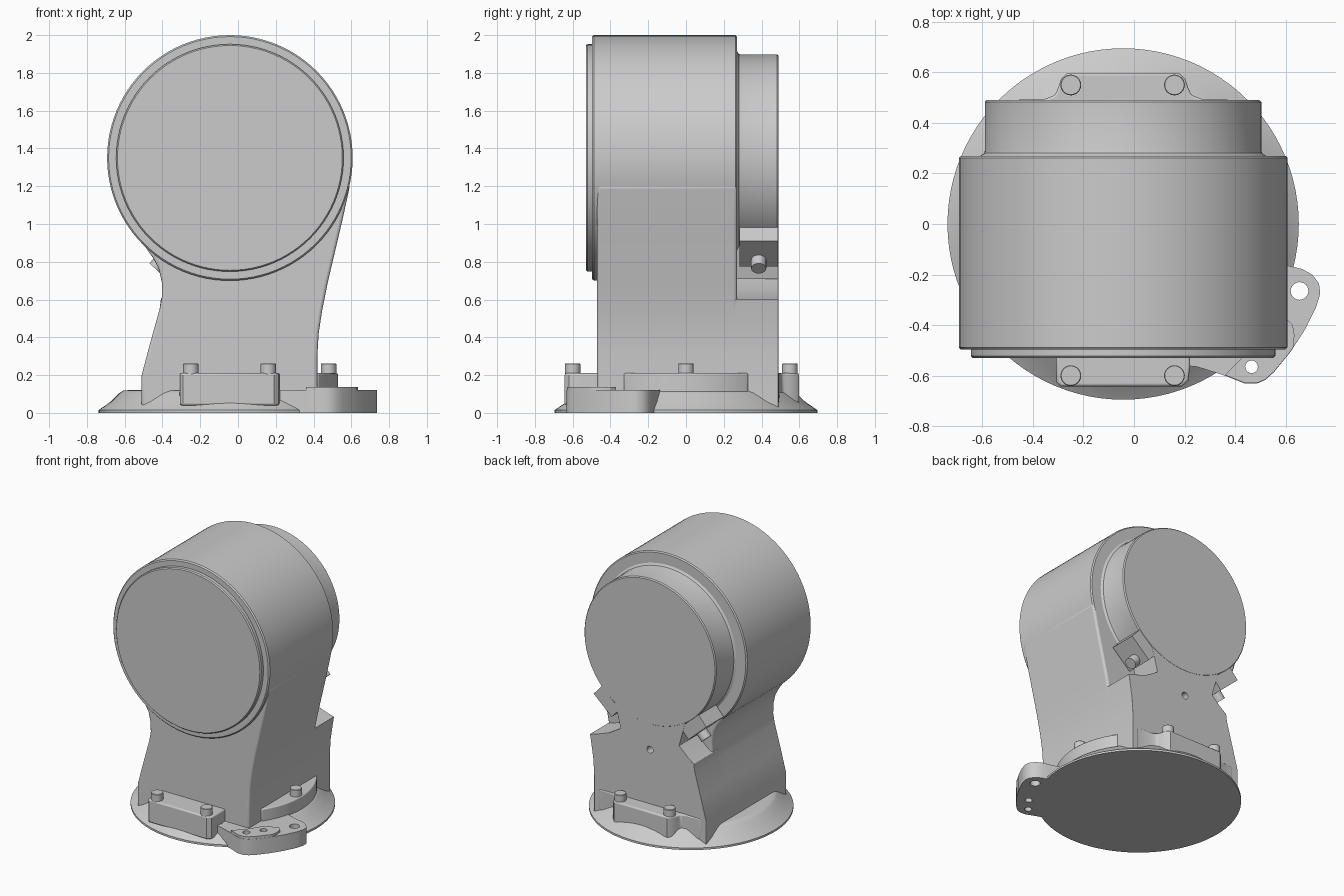
import bpy, bmesh, math
from mathutils import Matrix, Vector

if "Cube" in bpy.data.objects:
    bpy.data.objects.remove(bpy.data.objects["Cube"])

CX = -0.043                      # axis of base and drums
UPRIGHT = Matrix.Rotation(math.pi / 2, 4, 'X')   # local (x, y, z) -> (x, -z, y)


def finish(name, bm, bevel=0.0):
    bmesh.ops.remove_doubles(bm, verts=bm.verts, dist=1e-4)
    bmesh.ops.recalc_face_normals(bm, faces=bm.faces)
    me = bpy.data.meshes.new(name)
    bm.to_mesh(me)
    bm.free()
    ob = bpy.data.objects.new(name, me)
    bpy.context.collection.objects.link(ob)
    bpy.ops.object.select_all(action='DESELECT')
    ob.select_set(True)
    bpy.context.view_layer.objects.active = ob
    bpy.ops.object.shade_smooth_by_angle(angle=math.radians(32))
    if bevel:
        m = ob.modifiers.new("Bevel", 'BEVEL')
        m.width, m.segments, m.limit_method = bevel, 3, 'ANGLE'
        m.angle_limit = math.radians(45)
    return ob


def lathe(name, profile, matrix, n=96):
    """Revolve (radius, height) points about local z, capped at both ends."""
    bm = bmesh.new()
    rings = [[bm.verts.new((r * math.cos(2 * math.pi * i / n), r * math.sin(2 * math.pi * i / n), h))
              for i in range(n)] for r, h in profile]
    for a, b in zip(rings, rings[1:]):
        for i in range(n):
            j = (i + 1) % n
            bm.faces.new((a[i], a[j], b[j], b[i]))
    bm.faces.new(rings[0])
    bm.faces.new(rings[-1])
    bm.transform(matrix)
    return finish(name, bm)


def circle(x, y, r, n=24):
    return [(x + r * math.cos(2 * math.pi * i / n), y + r * math.sin(2 * math.pi * i / n)) for i in range(n)]


def extrude(name, loops, a, b, upright=False, bevel=0.0):
    """Outline plus hole loops, extruded over z (or over y when upright)."""
    cu = bpy.data.curves.new(name + "_outline", 'CURVE')
    cu.dimensions, cu.fill_mode, cu.extrude = '2D', 'BOTH', (b - a) / 2
    for pts in loops:
        s = cu.splines.new('POLY')
        s.points.add(len(pts) - 1)
        for p, (x, y) in zip(s.points, pts):
            p.co = (x, y, 0, 1)
        s.use_cyclic_u = True
    tmp = bpy.data.objects.new(name + "_outline", cu)
    me = bpy.data.meshes.new_from_object(tmp)
    bm = bmesh.new()
    bm.from_mesh(me)
    bpy.data.objects.remove(tmp)
    bpy.data.curves.remove(cu)
    bpy.data.meshes.remove(me)
    mid = (a + b) / 2
    bm.transform(Matrix.Translation((0, mid, 0)) @ UPRIGHT if upright else Matrix.Translation((0, 0, mid)))
    bmesh.ops.remove_doubles(bm, verts=bm.verts, dist=1e-4)
    bmesh.ops.dissolve_limit(bm, angle_limit=0.01, verts=bm.verts, edges=bm.edges)
    return finish(name, bm, bevel)


# Flared round base
lathe("base_flange", [(0.695, 0), (0.695, 0.015), (0.63, 0.06), (0.585, 0.105), (0.565, 0.118), (0.54, 0.12)],
      Matrix.Translation((CX, 0, 0)))

# Main drum with front cap and smaller rear drum
lathe("drum_body", [(0.595, 0.53), (0.602, 0.522), (0.602, 0.497), (0.642, 0.497), (0.65, 0.488),
                    (0.65, -0.262), (0.642, -0.27), (0.565, -0.27), (0.55, -0.28), (0.547, -0.29),
                    (0.547, -0.482), (0.54, -0.49)],
      Matrix.Translation((CX, 0, 1.35)) @ UPRIGHT)

# Neck from base up into the drum
left = [(-0.51, 0.03), (-0.51, 0.2), (-0.465, 0.37), (-0.415, 0.55), (-0.402, 0.62), (-0.403, 0.69),
        (-0.42, 0.765), (-0.45, 0.82), (-0.49, 0.878)]
right = [(0.592, 1.2), (0.555, 1.03), (0.515, 0.86), (0.475, 0.69), (0.445, 0.54), (0.427, 0.42),
         (0.42, 0.3), (0.42, 0.03)]
extrude("neck", [left + [(-0.5, 1.3), (0.5, 1.3)] + right], -0.47, 0.27, True, 0.015)

# Rear neck plate with side notches and a small hole
rear = left[:4] + [(-0.408, 0.605), (-0.36, 0.64), (-0.285, 0.71), (-0.31, 0.80), (-0.35, 0.95),
                   (0.264, 0.95), (0.224, 0.80), (0.20, 0.71), (0.30, 0.65), (0.40, 0.615), (0.455, 0.60)] + right[4:]
extrude("rear_neck_plate", [rear, circle(CX, 0.615, 0.025)], 0.2, 0.489, True, 0.01)

# Tilted clips with bolts in the notches
for side, label in ((-1, "left"), (1, "right")):
    tilt = Matrix.Translation((CX + side * 0.36, 0.385, 0.88)) @ Matrix.Rotation(-side * math.radians(42), 4, 'Y')
    bm = bmesh.new()
    bmesh.ops.create_cube(bm, size=1, matrix=tilt @ Matrix.Diagonal((0.2, 0.205, 0.1, 1)))
    finish(label + "_clip", bm)
    lathe(label + "_clip_bolt", [(0.04, -0.11), (0.04, 0)],
          tilt @ Matrix.Translation((-side * 0.05, 0, 0)), 24)

# Front and rear bolting tabs
extrude("front_tab", [[(-0.31, -0.44), (-0.307, -0.625), (-0.29, -0.642), (0.19, -0.642), (0.215, -0.62),
                       (0.222, -0.56), (0.222, -0.44)]], 0.04, 0.21, bevel=0.01)
half = [(0.42, 0.46), (0.42, 0.492), (0.31, 0.495), (0.27, 0.51), (0.257, 0.54), (0.245, 0.575), (0.22, 0.598)]
extrude("rear_tab", [[(CX + x, y) for x, y in half] + [(CX - x, y) for x, y in reversed(half)]],
        0.05, 0.21, bevel=0.01)

# Curved flange on the right side
arc = [(CX + 0.572 * math.cos(t), 0.572 * math.sin(t)) for t in
       (math.radians(-35 + 70 * i / 20) for i in range(21))]
extrude("side_flange", [arc + [(0.38, 0.33), (0.38, -0.33)]], 0.1, 0.21, bevel=0.008)

# Base bolts
for name, x, y in (("front_bolt_left", -0.25, -0.60), ("front_bolt_right", 0.16, -0.60),
                   ("rear_bolt_left", -0.25, 0.55), ("rear_bolt_right", 0.16, 0.55),
                   ("side_bolt", 0.48, 0.0)):
    lathe(name, [(0.041, 0.15), (0.041, 0.258), (0.038, 0.262)], Matrix.Translation((x, y, 0)), 32)

# Lug bracket at the front right, with through holes and a raised pad
far_hole = circle(0.655, -0.265, 0.035)
pad_holes = [circle(0.465, -0.565, 0.025), circle(0.541, -0.47, 0.025)]
extrude("lug_bracket", [[(0.45, -0.12), (0.61, -0.165), (0.665, -0.178), (0.705, -0.2), (0.732, -0.235),
                         (0.737, -0.275), (0.72, -0.33), (0.675, -0.42), (0.62, -0.505), (0.555, -0.585),
                         (0.52, -0.617), (0.485, -0.632), (0.44, -0.632), (0.36, -0.6), (0.25, -0.565),
                         (0.20, -0.56), (0.3, -0.4)], far_hole] + pad_holes, 0, 0.12)
extrude("lug_pad", [[(0.36, -0.598), (0.44, -0.515), (0.5, -0.42), (0.6, -0.37), (0.628, -0.4), (0.635, -0.44),
                     (0.63, -0.488), (0.615, -0.51), (0.555, -0.583), (0.52, -0.615), (0.485, -0.63),
                     (0.44, -0.63)]] + pad_holes, 0.1, 0.138)
